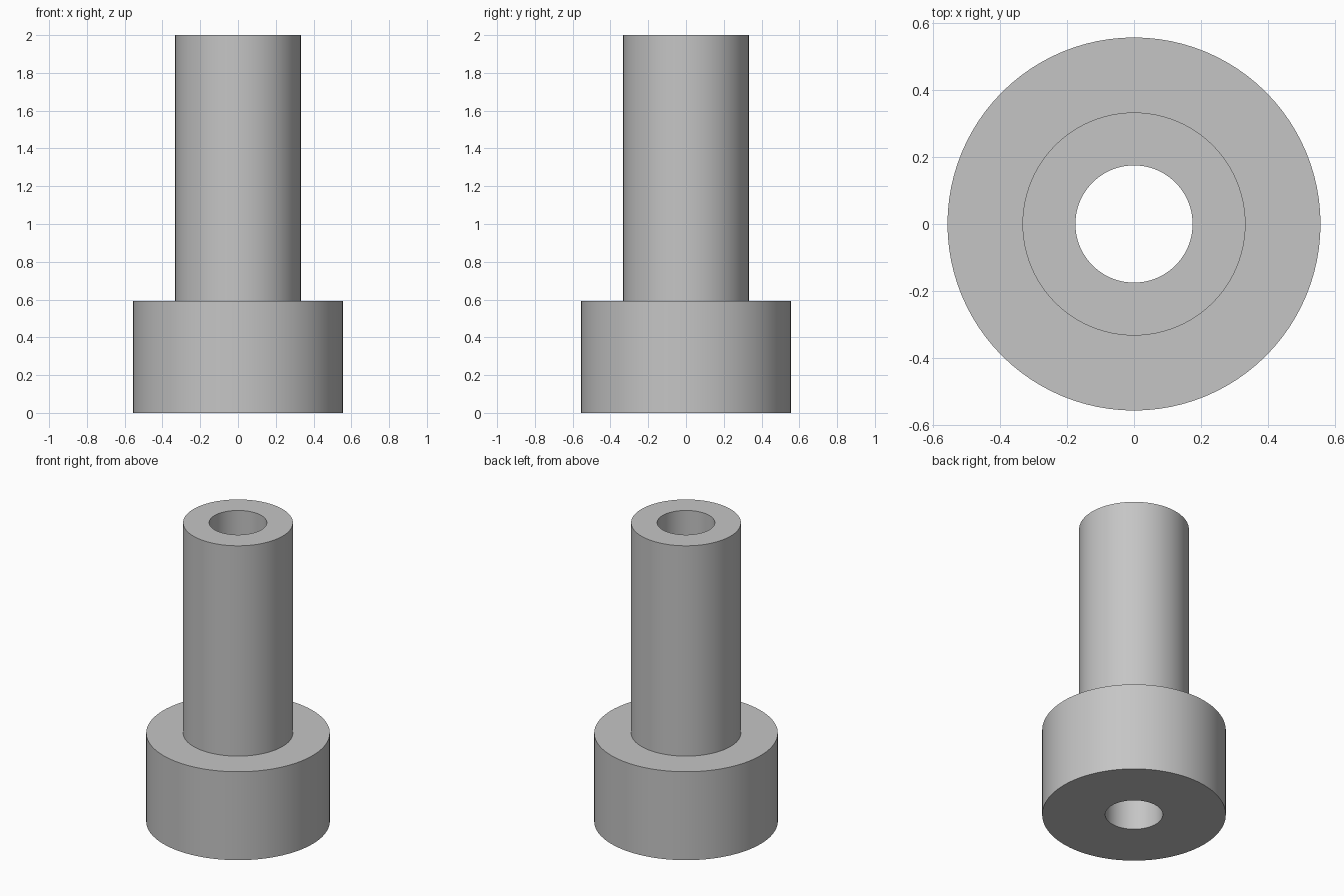
import bpy
import bmesh
import math

cube = bpy.data.objects.get("Cube")
if cube:
    bpy.data.objects.remove(cube, do_unlink=True)

SEGMENTS = 96
BORE_RADIUS = 0.175
SHAFT_RADIUS = 0.333
FLANGE_RADIUS = 0.557
FLANGE_HEIGHT = 0.592
TOTAL_HEIGHT = 2.0


def make_material(name, colour):
    mat = bpy.data.materials.new(name)
    mat.use_nodes = True
    mat.diffuse_color = colour
    mat.node_tree.nodes["Principled BSDF"].inputs["Base Color"].default_value = colour
    return mat


def lathe(name, profile, material):
    """Revolve a closed (radius, height) profile around the z axis."""
    bm = bmesh.new()
    rings = []
    for radius, z in profile:
        angles = [2 * math.pi * i / SEGMENTS for i in range(SEGMENTS)]
        rings.append([bm.verts.new((radius * math.cos(a), radius * math.sin(a), z))
                      for a in angles])
    for k, ring in enumerate(rings):
        following = rings[(k + 1) % len(rings)]
        for i in range(SEGMENTS):
            j = (i + 1) % SEGMENTS
            bm.faces.new((ring[i], ring[j], following[j], following[i]))
    bmesh.ops.recalc_face_normals(bm, faces=bm.faces[:])
    mesh = bpy.data.meshes.new(name)
    bm.to_mesh(mesh)
    bm.free()
    mesh.materials.append(material)
    obj = bpy.data.objects.new(name, mesh)
    bpy.context.collection.objects.link(obj)
    return obj


# Flanged sleeve: wide base, narrower shaft, straight bore right through
grey = make_material("plain grey", (0.56, 0.56, 0.56, 1.0))
sleeve = lathe("flanged_sleeve", [
    (BORE_RADIUS, 0.0),
    (FLANGE_RADIUS, 0.0),
    (FLANGE_RADIUS, FLANGE_HEIGHT),
    (SHAFT_RADIUS, FLANGE_HEIGHT),
    (SHAFT_RADIUS, TOTAL_HEIGHT),
    (BORE_RADIUS, TOTAL_HEIGHT),
], grey)

# Smooth round walls with crisp rims
bpy.ops.object.select_all(action="DESELECT")
sleeve.select_set(True)
bpy.context.view_layer.objects.active = sleeve
bpy.ops.object.shade_smooth_by_angle(angle=math.radians(30))
